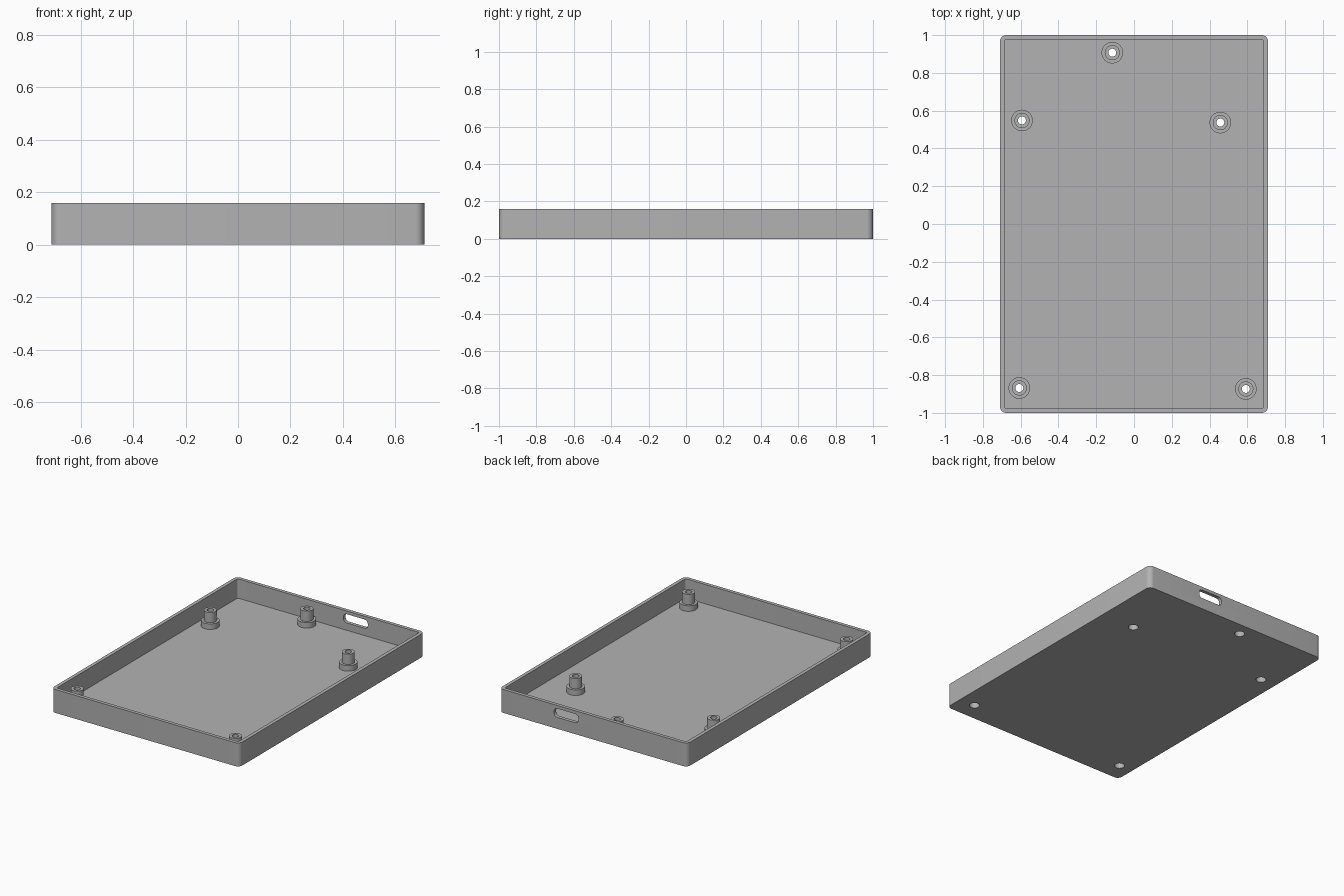
import bpy, bmesh, math
from mathutils import Matrix, Vector

cube = bpy.data.objects.get("Cube")
if cube:
    bpy.data.objects.remove(cube, do_unlink=True)

WIDTH, LENGTH, HEIGHT = 1.42, 2.0, 0.16
WALL, FLOOR = 0.024, 0.028
BORE, HEAD = 0.021, 0.032          # screw hole and screw head radii
STANDOFFS = [(-0.115, 0.907), (-0.593, 0.548), (0.457, 0.537),
             (-0.607, -0.868), (0.592, -0.873)]

grey = bpy.data.materials.new("plain grey")
grey.use_nodes = True
grey.diffuse_color = (0.45, 0.45, 0.45, 1)
grey.node_tree.nodes["Principled BSDF"].inputs["Base Color"].default_value = grey.diffuse_color


def rounded_rect(w, l, r, steps=8):
    """Outline of a rectangle with rounded corners."""
    pts = []
    for k, (sx, sy) in enumerate([(1, 1), (-1, 1), (-1, -1), (1, -1)]):
        for i in range(steps + 1):
            a = (k + i / steps) * math.pi / 2
            pts.append((sx * (w / 2 - r) + r * math.cos(a),
                        sy * (l / 2 - r) + r * math.sin(a)))
    return pts


def circle(r, n=48):
    return [(r * math.cos(2 * math.pi * i / n), r * math.sin(2 * math.pi * i / n)) for i in range(n)]


def loft(name, sections, caps=True, matrix=Matrix()):
    """Skin a stack of (outline, height) sections that share one point count."""
    bm = bmesh.new()
    loops = [[bm.verts.new((x, y, z)) for x, y in outline] for outline, z in sections]
    for a, b in zip(loops, loops[1:]):
        for i in range(len(a)):
            j = (i + 1) % len(a)
            bm.faces.new((a[i], a[j], b[j], b[i]))
    if caps:
        bm.faces.new(loops[0][::-1])
        bm.faces.new(loops[-1])
    bm.transform(matrix)
    mesh = bpy.data.meshes.new(name)
    bm.to_mesh(mesh)
    bm.free()
    mesh.materials.append(grey)
    obj = bpy.data.objects.new(name, mesh)
    bpy.context.collection.objects.link(obj)
    return obj


def activate(obj):
    bpy.ops.object.select_all(action='DESELECT')
    obj.select_set(True)
    bpy.context.view_layer.objects.active = obj


def cut(target, cutter):
    cutter.hide_render = True
    mod = target.modifiers.new("cut", 'BOOLEAN')
    mod.operation, mod.solver, mod.object = 'DIFFERENCE', 'EXACT', cutter
    activate(target)
    bpy.ops.object.modifier_apply(modifier=mod.name)
    bpy.data.objects.remove(cutter, do_unlink=True)


# Open tray: outer skin, rim, inner walls and floor
outer = rounded_rect(WIDTH, LENGTH, 0.034)
inner = rounded_rect(WIDTH - 2 * WALL, LENGTH - 2 * WALL, 0.012)
tray = loft("tray", [(outer, 0), (outer, HEIGHT), (inner, HEIGHT), (inner, FLOOR)])

# Screw head holes through the floor
for x, y in STANDOFFS:
    cut(tray, loft("hole_cutter", [(circle(HEAD), -0.05), (circle(HEAD), 0.1)],
                   matrix=Matrix.Translation((x, y, 0))))

# Rounded connector slot through the back wall
slot = rounded_rect(0.185, 0.06, 0.026)
place = Matrix.Translation((0.205, LENGTH / 2, 0.108)) @ Matrix.Rotation(math.pi / 2, 4, 'X')
cut(tray, loft("slot_cutter", [(slot, -0.1), (slot, 0.1)], matrix=place))
parts = [tray]

# Stepped hollow standoffs, counterbored from below
profile = [(0.057, FLOOR), (0.057, 0.066), (0.04, 0.066), (0.04, 0.136),
           (BORE, 0.136), (BORE, 0.052), (HEAD, 0.052), (HEAD, FLOOR)]
for x, y in STANDOFFS:
    parts.append(loft("standoff", [(circle(r), z) for r, z in profile], caps=False,
                      matrix=Matrix.Translation((x, y, 0))))

for part in parts:
    activate(part)
    bpy.ops.object.shade_smooth_by_angle(angle=math.radians(30))
